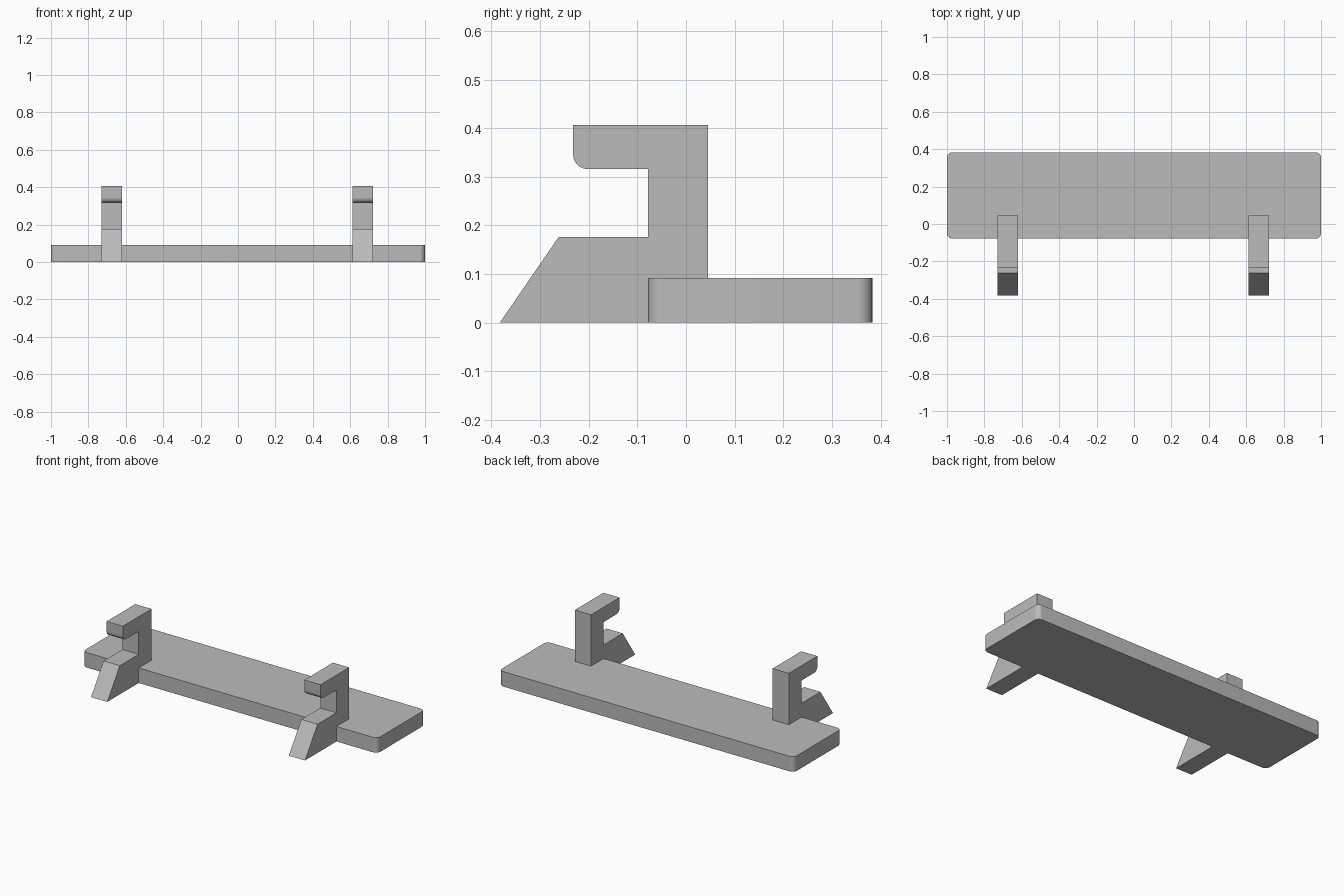
import bpy, bmesh
from math import cos, sin, pi

cube = bpy.data.objects.get("Cube")
if cube:
    bpy.data.objects.remove(cube, do_unlink=True)

grey = bpy.data.materials.new("plain grey")
grey.use_nodes = True
GREY = (0.5, 0.5, 0.5, 1)
grey.diffuse_color = GREY
grey.node_tree.nodes["Principled BSDF"].inputs["Base Color"].default_value = GREY


def arc(cx, cy, r, start, end, steps=8):
    """Points along a circular arc, angles in quarter turns."""
    angles = [(start + (end - start) * i / steps) * pi / 2 for i in range(steps + 1)]
    return [(cx + r * cos(a), cy + r * sin(a)) for a in angles]


def extrude(name, points, offset):
    """Prism made by sweeping a closed outline along an offset vector."""
    bm = bmesh.new()
    face = bm.faces.new([bm.verts.new(p) for p in points])
    swept = bmesh.ops.extrude_face_region(bm, geom=[face], use_keep_orig=True)
    verts = [g for g in swept["geom"] if isinstance(g, bmesh.types.BMVert)]
    bmesh.ops.translate(bm, verts=verts, vec=offset)
    bmesh.ops.recalc_face_normals(bm, faces=bm.faces)
    mesh = bpy.data.meshes.new(name)
    bm.to_mesh(mesh)
    bm.free()
    mesh.materials.append(grey)
    obj = bpy.data.objects.new(name, mesh)
    bpy.context.collection.objects.link(obj)
    return obj


# Shelf board with rounded vertical corners
FRONT, BACK, THICK, R = -0.078, 0.383, 0.092, 0.03
outline = (arc(1 - R, BACK - R, R, 0, 1) + arc(R - 1, BACK - R, R, 1, 2)
           + arc(R - 1, FRONT + R, R, 2, 3) + arc(1 - R, FRONT + R, R, 3, 4))
shelf = extrude("shelf_board", [(x, y, 0) for x, y in outline], (0, 0, THICK))

# Hook brackets: sloped foot, upright and rounded top lip, wrapped around the board edge
TOP, LIP = 0.407, 0.316
profile = [(-0.383, 0), (-0.262, 0.176), (FRONT, 0.176), (FRONT, LIP)]
profile += arc(-0.232 + R, LIP + R, R, 3, 2)
profile += [(-0.232, TOP), (0.045, TOP), (0.045, THICK), (FRONT, THICK), (FRONT, 0)]
brackets = [extrude(name, [(x, y, z) for y, z in profile], (0.11, 0, 0))
            for name, x in (("right_hook_bracket", -0.729), ("left_hook_bracket", 0.613))]

# Smooth the rounded corners, keep the other edges sharp
bpy.ops.object.select_all(action="DESELECT")
for obj in [shelf] + brackets:
    obj.select_set(True)
bpy.context.view_layer.objects.active = shelf
bpy.ops.object.shade_smooth_by_angle()
